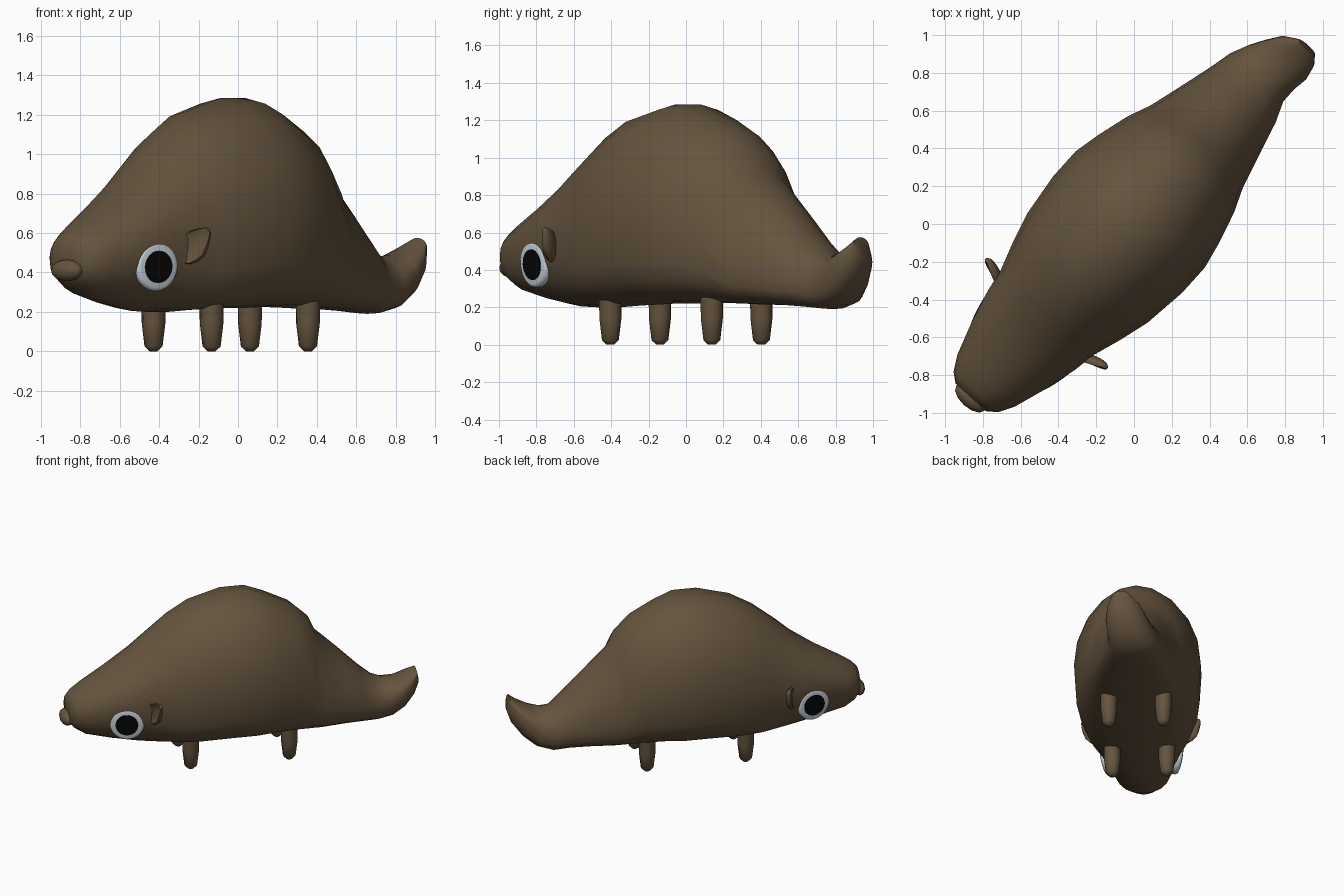
import bpy, bmesh, math
from mathutils import Matrix, Vector

cube = bpy.data.objects.get("Cube")
if cube:
    bpy.data.objects.remove(cube, do_unlink=True)

# Local frame: x runs from head to tail, y is sideways; the animal stands diagonally
PLACE = Matrix.Translation((-0.02, 0.018, 0)) @ Matrix.Rotation(math.radians(48), 4, 'Z')


def material(name, rgb):
    m = bpy.data.materials.new(name)
    m.use_nodes = True
    m.diffuse_color = (*rgb, 1)
    bsdf = m.node_tree.nodes["Principled BSDF"]
    bsdf.inputs["Base Color"].default_value = (*rgb, 1)
    bsdf.inputs["Roughness"].default_value = 0.9
    return m


BROWN = material("brown_hide", (0.130, 0.088, 0.048))
WHITE = material("eye_white", (0.60, 0.68, 0.74))
BLACK = material("pupil_black", (0.002, 0.002, 0.002))


def finish(name, bm, mat, angle=50):
    bmesh.ops.transform(bm, matrix=PLACE, verts=bm.verts)
    bmesh.ops.recalc_face_normals(bm, faces=bm.faces)
    mesh = bpy.data.meshes.new(name)
    bm.to_mesh(mesh)
    bm.free()
    mesh.materials.append(mat)
    obj = bpy.data.objects.new(name, mesh)
    bpy.context.collection.objects.link(obj)
    bpy.ops.object.select_all(action='DESELECT')
    obj.select_set(True)
    bpy.context.view_layer.objects.active = obj
    bpy.ops.object.shade_smooth_by_angle(angle=math.radians(angle))


def loft(rings):
    """Skin a list of equal rings of points and cap both ends."""
    bm = bmesh.new()
    loops = [[bm.verts.new(p) for p in ring] for ring in rings]
    n = len(loops[0])
    for a, b in zip(loops, loops[1:]):
        for i in range(n):
            j = (i + 1) % n
            bm.faces.new((a[i], a[j], b[j], b[i]))
    bm.faces.new(loops[0])
    bm.faces.new(loops[-1])
    return bm


def body_ring(top_x, top_z, low_x, low_z, half_width, shift, belt, power, sides=20):
    """Egg section: belt is the height of its widest line, a low power squares the belly."""
    top, low = Vector((top_x, 0, top_z)), Vector((low_x, 0, low_z))
    mid = low.lerp(top, belt)
    ring = []
    for i in range(sides):
        t = math.tau * i / sides
        c, s = math.cos(t), math.sin(t)
        if s >= 0:
            p = mid + (top - mid) * s
        else:
            c = math.copysign(abs(c) ** power, c)
            p = mid + (low - mid) * abs(s) ** power
        p.y = half_width * c + shift
        ring.append(p)
    return ring


# Body: upright sections, snout to rump (position, top, bottom, half width, belt, power)
trunk = [
    (-1.26, 0.57, 0.385, 0.11, 0.5, 0.8), (-1.22, 0.61, 0.34, 0.16, 0.5, 0.8),
    (-1.14, 0.66, 0.285, 0.205, 0.55, 0.9), (-0.95, 0.77, 0.235, 0.268, 0.58, 0.95),
    (-0.78, 0.89, 0.205, 0.312, 0.54, 0.9), (-0.66, 1.00, 0.20, 0.332, 0.48, 0.75),
    (-0.50, 1.13, 0.20, 0.385, 0.42, 0.65), (-0.34, 1.22, 0.21, 0.43, 0.42, 0.58),
    (-0.10, 1.285, 0.22, 0.46, 0.42, 0.58), (0.08, 1.285, 0.22, 0.46, 0.42, 0.58),
    (0.22, 1.23, 0.225, 0.43, 0.42, 0.58), (0.40, 1.14, 0.22, 0.38, 0.40, 0.58),
    (0.52, 1.03, 0.215, 0.33, 0.30, 0.6), (0.57, 0.92, 0.215, 0.315, 0.28, 0.6),
    (0.75, 0.745, 0.21, 0.265, 0.30, 0.65), (0.90, 0.59, 0.20, 0.225, 0.38, 0.7)]
# Tail: leaning sections that sweep up and bend to one side
tail = [
    (1.00, 0.50, 1.02, 0.19, 0.19, 0.01, 0.42, 0.7),
    (1.07, 0.48, 1.13, 0.215, 0.17, -0.01, 0.5, 0.7),
    (1.15, 0.49, 1.22, 0.28, 0.152, -0.04, 0.6, 0.8),
    (1.24, 0.53, 1.29, 0.37, 0.118, -0.058, 0.7, 0.9),
    (1.30, 0.575, 1.32, 0.46, 0.06, -0.078, 0.65, 0.9)]
rings = [body_ring(x, hi, x, lo, w, 0, b, p) for x, hi, lo, w, b, p in trunk]
rings += [body_ring(*t) for t in tail]
finish("body", loft(rings), BROWN, 60)

# Nose
bm = bmesh.new()
bmesh.ops.create_uvsphere(bm, u_segments=12, v_segments=8, radius=1)
bmesh.ops.transform(bm, verts=bm.verts, matrix=Matrix.Translation((-1.265, 0, 0.41))
                    @ Matrix.Diagonal((0.05, 0.10, 0.055, 1)))
finish("nose", bm, BROWN, 60)


def leg(name, x, y):
    profile = [(0, 0.02), (0.025, 0.046), (0.14, 0.06), (0.30, 0.063)]
    circle = [math.tau * (i + 0.5) / 10 for i in range(10)]
    finish(name, loft([[(x + r * math.cos(t), y + r * math.sin(t), z) for t in circle]
                       for z, r in profile]), BROWN)


def disc(name, centre, normal, radius, depth, mat, bevel=0.0):
    bm = bmesh.new()
    bmesh.ops.create_cone(bm, cap_ends=True, segments=24, radius1=radius,
                          radius2=radius, depth=depth)
    if bevel:
        rim = [e for e in bm.edges if abs(e.verts[0].co.z - e.verts[1].co.z) < 1e-5]
        bmesh.ops.bevel(bm, geom=rim, offset=bevel, segments=3, profile=0.5,
                        affect='EDGES')
    turn = normal.to_track_quat('Z', 'Y').to_matrix().to_4x4()
    bmesh.ops.transform(bm, matrix=Matrix.Translation(centre) @ turn, verts=bm.verts)
    finish(name, bm, mat)


def ear(name, side):
    """Small leaf pointing up and outward, with a hollow on its front."""
    bm = bmesh.new()
    bmesh.ops.create_uvsphere(bm, u_segments=12, v_segments=8, radius=1)
    for v in bm.verts:
        if v.co.x < -0.5 and math.hypot(v.co.y, v.co.z) < 0.8:
            v.co.x = -0.1
        if v.co.z > 0:
            v.co.y *= 1 - 0.45 * v.co.z
    tilt = (Matrix.Rotation(math.radians(-22 * side), 4, 'Z')
            @ Matrix.Rotation(math.radians(-45 * side), 4, 'X'))
    bmesh.ops.transform(bm, verts=bm.verts, matrix=Matrix.Translation(
        (-0.69, 0.352 * side, 0.54)) @ tilt @ Matrix.Diagonal((0.035, 0.08, 0.115, 1)))
    finish(name, bm, BROWN)


# Paired parts on both sides
for side, label in ((1, "right"), (-1, "left")):
    leg("front_leg_" + label, -0.39, 0.198 * side)
    leg("hind_leg_" + label, 0.34, 0.198 * side)
    ear("ear_" + label, side)
    normal = Vector((-0.24, 0.97 * side, -0.07)).normalized()
    eye = Vector((-0.875, 0.254 * side, 0.43))
    disc("eye_" + label, eye, normal, 0.125, 0.05, WHITE, 0.02)
    disc("pupil_" + label, eye + normal * 0.026, normal, 0.082, 0.008, BLACK)
